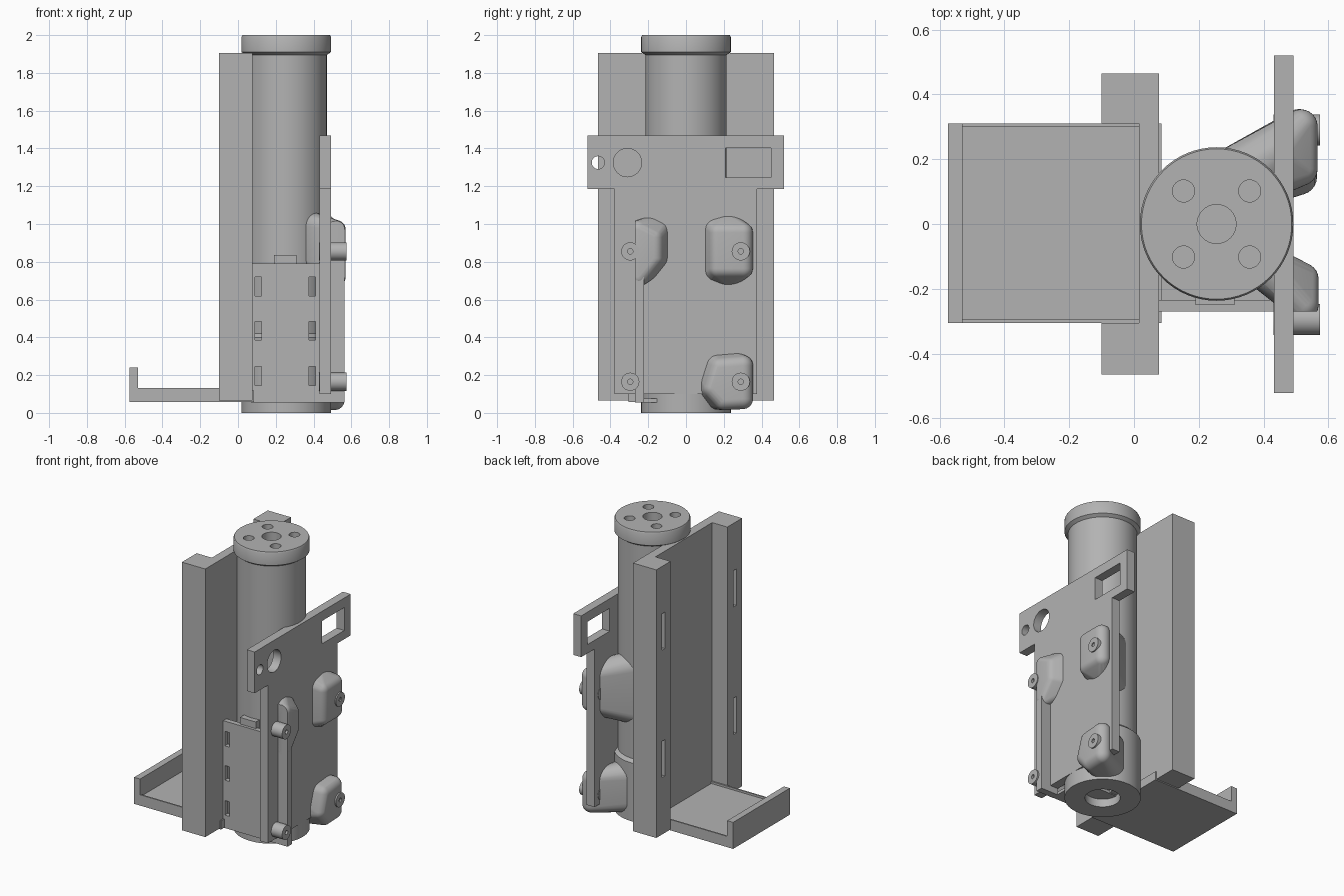
import bpy, bmesh, math
from mathutils import Vector, Matrix

cube = bpy.data.objects.get("Cube")
if cube:
    bpy.data.objects.remove(cube, do_unlink=True)

GREY = (0.45, 0.45, 0.45, 1)
mat = bpy.data.materials.new("plain_grey")
mat.use_nodes = True
mat.diffuse_color = GREY
mat.node_tree.nodes["Principled BSDF"].inputs["Base Color"].default_value = GREY
AXIS_X = Matrix.Rotation(math.pi / 2, 4, 'Y')


def box(bm, x, y, z):
    """Add a box from three (low, high) ranges."""
    size = Matrix.Diagonal((x[1] - x[0], y[1] - y[0], z[1] - z[0], 1))
    mid = Vector((sum(x) / 2, sum(y) / 2, sum(z) / 2))
    bmesh.ops.create_cube(bm, size=1, matrix=Matrix.Translation(mid) @ size)


def rod(bm, at, radius, length, along_x=False):
    turn = AXIS_X if along_x else Matrix()
    bmesh.ops.create_cone(bm, cap_ends=True, segments=32, radius1=radius, radius2=radius,
                          depth=length, matrix=Matrix.Translation(at) @ turn)


def extrude(bm, outline, to_point, offset):
    face = bm.faces.new([bm.verts.new(to_point(*p)) for p in outline])
    new = bmesh.ops.extrude_face_region(bm, geom=[face])["geom"]
    bmesh.ops.translate(bm, vec=offset, verts=[v for v in new if isinstance(v, bmesh.types.BMVert)])


def make(name, bm):
    bmesh.ops.recalc_face_normals(bm, faces=bm.faces)
    mesh = bpy.data.meshes.new(name)
    bm.to_mesh(mesh)
    bm.free()
    ob = bpy.data.objects.new(name, mesh)
    bpy.context.collection.objects.link(ob)
    mesh.materials.append(mat)
    return ob


def cut(ob, bm):
    """Subtract the solids in bm and bake the result."""
    cutter = make("cutter", bm)
    cutter.hide_render = True
    mod = ob.modifiers.new("holes", 'BOOLEAN')
    mod.object, mod.operation, mod.solver = cutter, 'DIFFERENCE', 'EXACT'
    graph = bpy.context.evaluated_depsgraph_get()
    mesh = bpy.data.meshes.new_from_object(ob.evaluated_get(graph))
    ob.modifiers.clear()
    ob.data = mesh
    bpy.data.objects.remove(cutter, do_unlink=True)


def smooth(ob, angle=35):
    ob.data.polygons.foreach_set("use_smooth", [True] * len(ob.data.polygons))
    ob.data.set_sharp_from_angle(angle=math.radians(angle))


def fairing(name, balls, flat_y=None):
    """Rounded skin stretched over balls given as (x, y, z, radius)."""
    bm = bmesh.new()
    for x, y, z, r in balls:
        bmesh.ops.create_uvsphere(bm, u_segments=24, v_segments=16, radius=r,
                                  matrix=Matrix.Translation((x, y, z)))
    bmesh.ops.delete(bm, geom=list(bm.edges), context='EDGES_FACES')
    hull = bmesh.ops.convex_hull(bm, input=bm.verts)
    inside = {v for v in hull["geom_interior"] + hull["geom_unused"]
              if isinstance(v, bmesh.types.BMVert)}
    bmesh.ops.delete(bm, geom=list(inside), context='VERTS')
    if flat_y is not None:
        bmesh.ops.bisect_plane(bm, geom=bm.verts[:] + bm.edges[:] + bm.faces[:],
                               plane_co=(0, flat_y, 0), plane_no=(0, -1, 0), clear_outer=True)
        bmesh.ops.holes_fill(bm, edges=[e for e in bm.edges if e.is_boundary])
    smooth(make(name, bm), 50)


# Main tube, turned from one profile with a bore at each end
CX = 0.255
profile = [(0, .14), (.06, .14), (.06, .06), (.11, .06), (.11, 0), (.237, 0), (.237, .4), (.215, .42),
           (.215, 1.895), (.237, 1.91), (.237, 1.99), (.232, 2), (.06, 2), (.06, 1.92), (0, 1.92)]
bm = bmesh.new()
verts = [bm.verts.new((CX + r, 0, z)) for r, z in profile]
edges = [bm.edges.new(pair) for pair in zip(verts, verts[1:])]
bmesh.ops.spin(bm, geom=verts + edges, cent=(CX, 0, 0), axis=(0, 0, 1), angle=math.tau, steps=64)
bmesh.ops.remove_doubles(bm, verts=bm.verts, dist=1e-4)
tube = make("main_tube", bm)
bm = bmesh.new()
for sx in (-1, 1):
    for sy in (-1, 1):
        rod(bm, (CX + sx * .102, sy * .102, 2), .034, .14)
cut(tube, bm)
smooth(tube)

# Channel rail, open toward -x, with blind slots in both posts
bm = bmesh.new()
outline = [(-.1, -.465), (.077, -.465), (.077, .465), (-.1, .465),
           (-.1, .31), (.015, .31), (.015, -.305), (-.1, -.305)]
extrude(bm, outline, lambda x, y: (x, y, .065), (0, 0, 1.84))
rail = make("channel_rail", bm)
bm = bmesh.new()
for y in (-.387, .387):
    for z in (.58, 1.455):
        box(bm, (-.12, -.03), (y - .016, y + .016), (z - .125, z + .125))
cut(rail, bm)

# Tray with end lip and low side rims
bm = bmesh.new()
box(bm, (-.575, .085), (-.305, .31), (.058, .118))
box(bm, (-.575, -.53), (-.305, .31), (.058, .24))
for y in (-.305, .3):
    box(bm, (-.54, .015), (y, y + .01), (.06, .132))
make("tray", bm)

# Bracket plate with wide head
bm = bmesh.new()
outline = [(-.378, .1), (.375, .1), (.375, 1.185), (.52, 1.185), (.52, 1.468),
           (-.522, 1.468), (-.522, 1.185), (-.378, 1.185)]
extrude(bm, outline, lambda y, z: (.432, y, z), (.06, 0, 0))
plate = make("bracket_plate", bm)
bm = bmesh.new()
rod(bm, (.46, -.31, 1.325), .075, .2, True)
rod(bm, (.46, -.465, 1.325), .034, .2, True)
box(bm, (.39, .56), (.21, .45), (1.245, 1.402))
cut(plate, bm)
smooth(plate)

# Slotted side wall, floor and the ridge along the plate
bm = bmesh.new()
box(bm, (.06, .435), (-.27, -.235), (.058, .79))
wall = make("slotted_side_wall", bm)
bm = bmesh.new()
for x in (.107, .393):
    for z in (.195, .435, .67):
        box(bm, (x - .018, x + .018), (-.3, -.2), (z - .05, z + .05))
cut(wall, bm)
bm = bmesh.new()
box(bm, (.07, .435), (-.268, 0), (.055, .075))
box(bm, (.19, .31), (-.25, -.2), (.78, .835))
make("wall_floor_and_clip", bm)
bm = bmesh.new()
box(bm, (.43, .565), (-.27, -.222), (.055, .8))
make("corner_ridge", bm)

# Rounded fairings around the screw bosses
fairing("upper_left_fairing",
        [(.515, y, z, .052) for y in (.17, .302) for z in (.765, .955)]
        + [(.44, .22, z, .08) for z in (.74, .98)] + [(.28, .12, z, .1) for z in (.72, 1.02)])
fairing("lower_left_fairing",
        [(.51, y, z, .055) for y, z in ((.145, .13), (.2, .07), (.3, .075), (.18, .24), (.3, .25))]
        + [(.28, .12, z, .1) for z in (.12, .28)])
fairing("upper_right_fairing",
        [(.52, y, z, .05) for y, z in ((-.25, .97), (-.17, .93), (-.17, .82), (-.25, .72))]
        + [(.4, -.13, z, .07) for z in (.82, .99)], flat_y=-.27)

# Screw bosses with pilot holes
for side, y in (("right", -.295), ("left", .29)):
    for level, z in (("lower", .165), ("upper", .855)):
        bm = bmesh.new()
        rod(bm, (.5025, y, z), .048, .145, True)
        boss = make(f"{level}_{side}_boss", bm)
        bm = bmesh.new()
        rod(bm, (.57, y, z), .014, .1, True)
        cut(boss, bm)
        smooth(boss)
